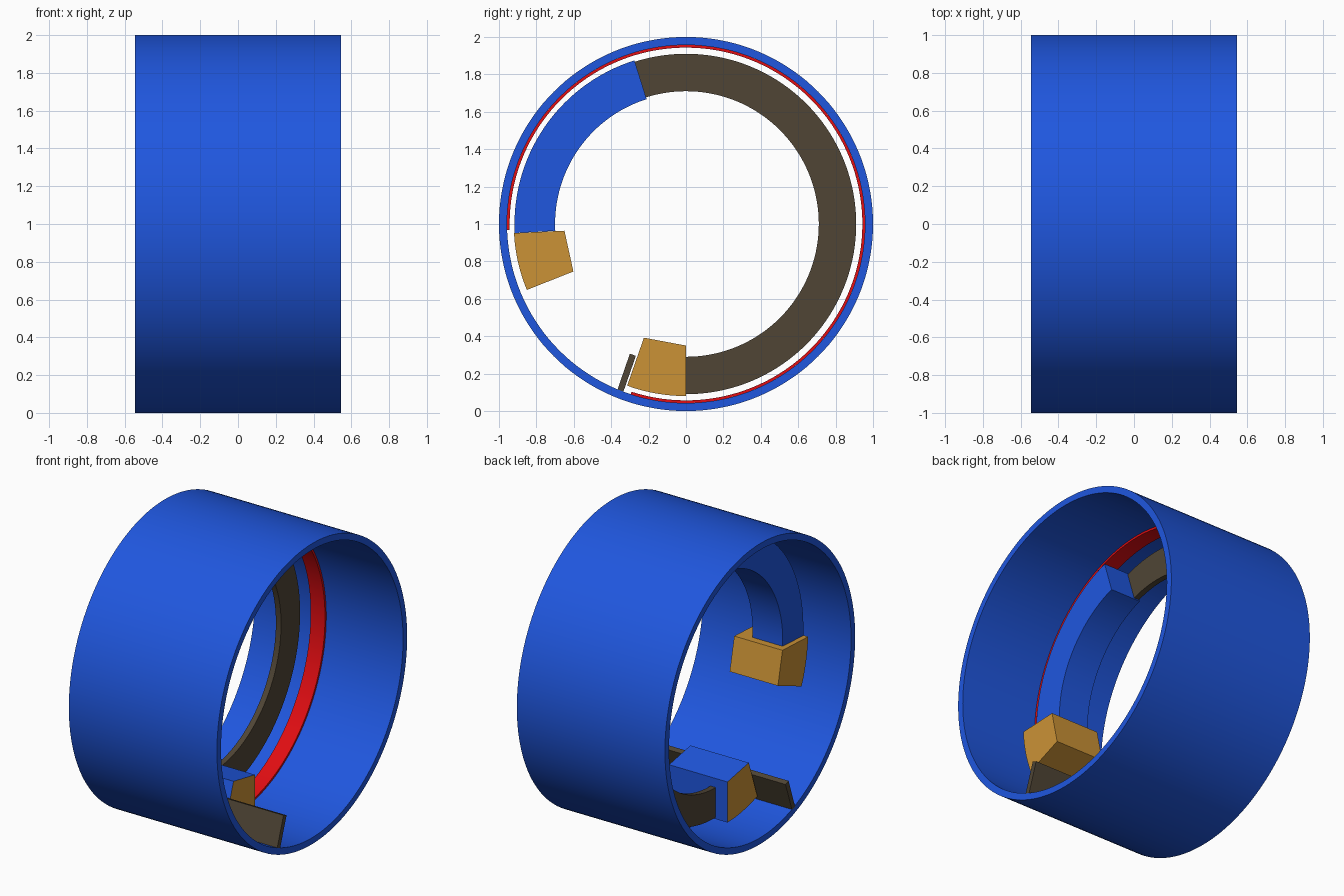
import bpy, bmesh, math

if "Cube" in bpy.data.objects:
    bpy.data.objects.remove(bpy.data.objects["Cube"])


def material(name, rgb):
    m = bpy.data.materials.new(name)
    m.diffuse_color = (*rgb, 1)
    m.use_nodes = True
    m.node_tree.nodes["Principled BSDF"].inputs["Base Color"].default_value = m.diffuse_color
    return m


BLUE = material("blue", (0.014, 0.095, 0.74))
RED = material("red", (0.75, 0.004, 0.006))
GOLD = material("gold", (0.60, 0.29, 0.037))
BROWN = material("brown", (0.08, 0.06, 0.036))
CZ = 1.0  # height of the ring axis


def finish(name, bm, mats):
    bmesh.ops.recalc_face_normals(bm, faces=bm.faces)
    me = bpy.data.meshes.new(name)
    bm.to_mesh(me)
    bm.free()
    for m in mats:
        me.materials.append(m)
    ob = bpy.data.objects.new(name, me)
    bpy.context.collection.objects.link(ob)
    bpy.context.view_layer.objects.active = ob
    ob.select_set(True)
    bpy.ops.object.shade_smooth_by_angle(angle=math.radians(30))
    ob.select_set(False)
    return ob


def arc_band(name, r0, r1, a0, a1, x0, x1, mat):
    """Rectangular section swept around the x axis, angles in degrees from +y."""
    full = a1 - a0 >= 360
    n = max(4, round((a1 - a0) / 2.5))
    bm = bmesh.new()
    rows = []
    for i in range(n if full else n + 1):
        a = math.radians(a0 + (a1 - a0) * i / n)
        c, s = math.cos(a), math.sin(a)
        rows.append([bm.verts.new((x, r * c, CZ + r * s))
                     for x, r in ((x0, r0), (x1, r0), (x1, r1), (x0, r1))])
    for i in range(n):
        p, q = rows[i], rows[(i + 1) % len(rows)]
        for j in range(4):
            k = (j + 1) % 4
            bm.faces.new((p[j], p[k], q[k], q[j]))
    if not full:
        bm.faces.new(rows[0])
        bm.faces.new(rows[-1])
    return finish(name, bm, [mat])


def prism(name, pts, x0, x1, side_mat, cap_mat):
    """Profile of (y, z) points extruded along x."""
    bm = bmesh.new()
    a = [bm.verts.new((x0, y, z)) for y, z in pts]
    b = [bm.verts.new((x1, y, z)) for y, z in pts]
    for loop in (a, b):
        bm.faces.new(loop).material_index = 1
    for i in range(len(pts)):
        k = (i + 1) % len(pts)
        bm.faces.new((a[i], a[k], b[k], b[i]))
    return finish(name, bm, [side_mat, cap_mat])


def arc_points(r, a0, a1, n=8):
    angles = [math.radians(a0 + (a1 - a0) * i / n) for i in range(n + 1)]
    return [(r * math.cos(a), CZ + r * math.sin(a)) for a in angles]


# Outer shell and the thin strip lining it
arc_band("outer_shell", 0.957, 1.0, 0, 360, -0.545, 0.545, BLUE)
arc_band("red_strip", 0.943, 0.957, -108, 182, -0.125, -0.02, RED)

# Curved rail and its wider cover
arc_band("curved_rail", 0.71, 0.91, -90, 108, -0.218, -0.18, BROWN)
arc_band("rail_cover", 0.70, 0.917, 107.5, 183, -0.222, 0.0, BLUE)

# End blocks with curved outer sides
prism("upper_block", [(-0.65, 0.964), *arc_points(0.921, 183, 202.5), (-0.602, 0.746)],
      -0.255, 0.10, GOLD, GOLD)
prism("lower_block", [(-0.225, 0.392), *arc_points(0.92, 250, 270), (0, 0.35)],
      -0.305, 0.125, BLUE, GOLD)

# Full-length flap next to the lower block
prism("flap", [(-0.368, 0.11), (-0.30, 0.307), (-0.268, 0.295), (-0.336, 0.10)],
      -0.545, 0.545, BROWN, BROWN)
